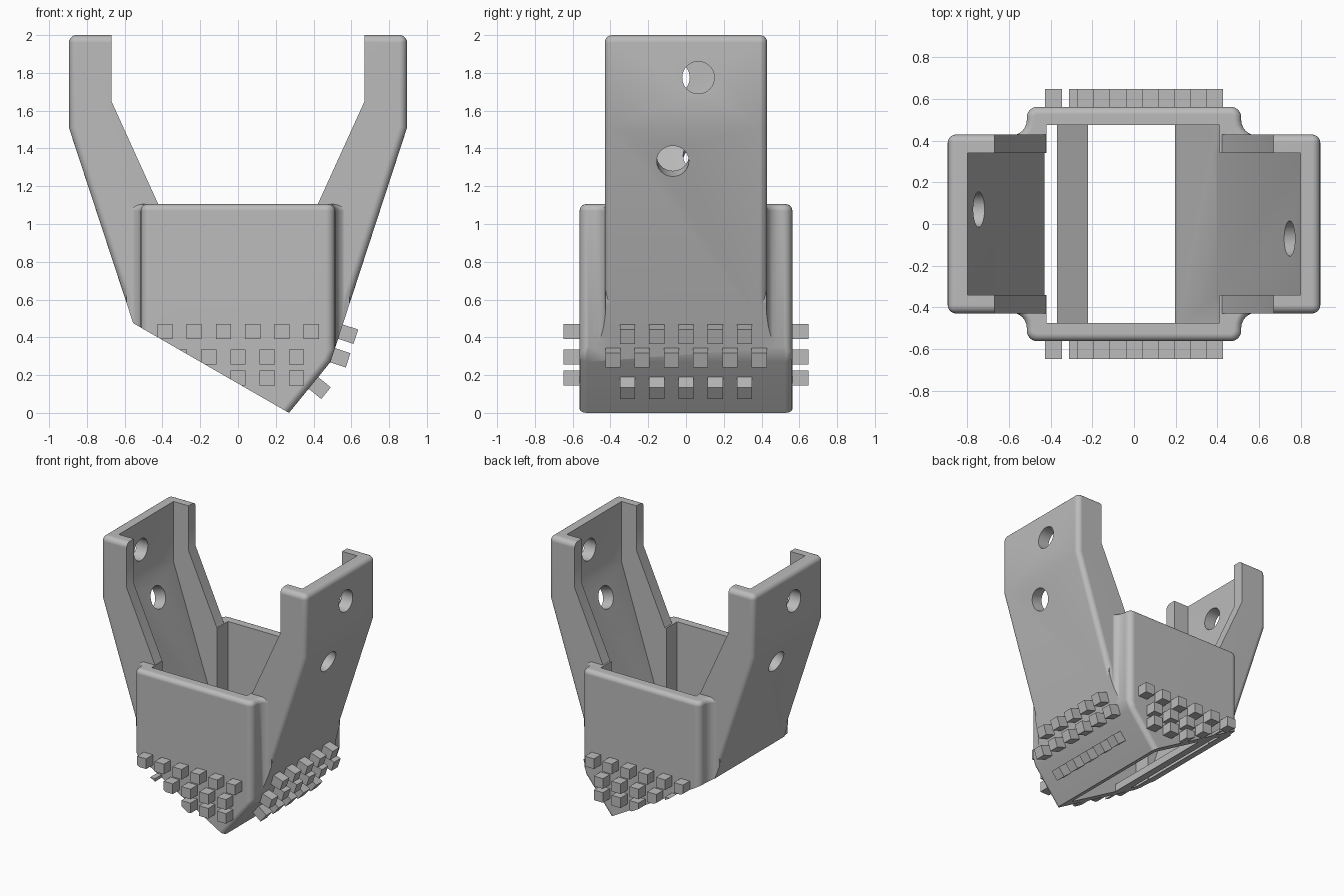
import bpy, bmesh, math
from mathutils import Vector, Matrix

if "Cube" in bpy.data.objects:
    bpy.data.objects.remove(bpy.data.objects["Cube"], do_unlink=True)

GREY = bpy.data.materials.new("plain_grey")
GREY.use_nodes = True
GREY.diffuse_color = (0.5, 0.5, 0.5, 1)
GREY.node_tree.nodes["Principled BSDF"].inputs["Base Color"].default_value = (0.5, 0.5, 0.5, 1)


def finish(bm, name):
    bmesh.ops.recalc_face_normals(bm, faces=bm.faces[:])
    mesh = bpy.data.meshes.new(name)
    bm.to_mesh(mesh)
    bm.free()
    mesh.materials.append(GREY)
    obj = bpy.data.objects.new(name, mesh)
    bpy.context.collection.objects.link(obj)
    return obj


def prism(name, points, axis, low, high, rounded=None, radius=0.04):
    """Extrude a closed outline along y or z; round the edges picked by a rule."""
    def place(p, t):
        return (p[0], t, p[1]) if axis == "y" else (p[0], p[1], t)
    bm = bmesh.new()
    face = bm.faces.new([bm.verts.new(place(p, low)) for p in points])
    moved = bmesh.ops.extrude_face_region(bm, geom=[face])["geom"]
    step = Vector(place((0, 0), high - low))
    bmesh.ops.translate(bm, vec=step, verts=[v for v in moved if isinstance(v, bmesh.types.BMVert)])
    bmesh.ops.recalc_face_normals(bm, faces=bm.faces[:])
    if rounded:
        edges = [e for e in bm.edges if rounded(e.verts[0].co, e.verts[1].co)]
        bmesh.ops.bevel(bm, geom=edges, offset=radius, segments=5, profile=0.5, affect="EDGES")
    return finish(bm, name)


def cylinder(name, centre, direction, radius, length):
    bm = bmesh.new()
    turn = Vector(direction).to_track_quat("Z", "Y").to_matrix().to_4x4()
    bmesh.ops.create_cone(bm, cap_ends=True, segments=40, radius1=radius, radius2=radius,
                          depth=length, matrix=Matrix.Translation(centre) @ turn)
    return finish(bm, name)


def combine(obj, tool, operation):
    mod = obj.modifiers.new("combine", "BOOLEAN")
    mod.operation, mod.solver, mod.object = operation, "EXACT", tool
    bpy.context.view_layer.objects.active = obj
    bpy.ops.object.modifier_apply(modifier=mod.name)
    bpy.data.objects.remove(tool, do_unlink=True)


# Side outline shared by the arms and the lower box
TIP = (0.27, 0.0)
KNEE = (0.49, 0.27)
HEEL = (-0.555, 0.475)
outer = [(-0.895, 2), (-0.895, 1.51), HEEL, TIP, KNEE, (0.895, 1.51), (0.895, 2)]
inner = [(0.67, 2), (0.67, 1.65), (0.42, 1.1), (-0.42, 1.1), (-0.67, 1.65), (-0.67, 2)]


def arm_edge(a, b):
    if abs(a.y - b.y) > 0.01:                       # outer top edge across the arm
        return abs(a.x) > 0.85 and a.z > 1.9
    if min(a.z, b.z) > 1.9:                         # top of the flanges
        return True
    return all(abs(p.x) > 0.48 for p in (a, b)) and not all(
        min(abs(p.x - q[0]) + abs(p.z - q[1]) for q in inner) < 0.01 for p in (a, b))


body = prism("bracket_body", outer + inner, "y", -0.43, 0.43, arm_edge)

# Box plan: rounded outer corner, then a concave flare into the arm
W, D = 0.515, 0.563
quarter = [(W - 0.05 + 0.05 * math.sin(t), D - 0.05 + 0.05 * math.cos(t))
           for t in (i * math.pi / 12 for i in range(7))]
quarter += [(W + 0.075 - 0.075 * math.cos(t), 0.5 - 0.075 * math.sin(t))
            for t in (i * math.pi / 12 for i in range(7))]
plan = quarter + [(x, -y) for x, y in reversed(quarter)]
plan += [(-x, -y) for x, y in quarter] + [(-x, y) for x, y in reversed(quarter)]
box = prism("box", plan, "z", -0.1, 1.105,
            lambda a, b: min(a.z, b.z) > 1 and max(abs(a.y), abs(b.y)) > 0.43, 0.035)
limit = prism("box_limit", outer, "y", -D, D,
              lambda a, b: abs(a.y - b.y) < 0.01 and min(a.x, b.x) > 0.2 and max(a.z, b.z) < 1.6)
combine(box, limit, "INTERSECT")
combine(body, box, "UNION")

# Hollow between the arm flanges, then the wider hollow of the box
channel = [(-0.8, 2.2), (-0.8, 1.525), (-0.43, 0.43), (-0.43, -0.1), (0.19, -0.1),
           (0.19, 0.03), (0.22, 0.08), (0.41, 0.32), (0.8, 1.525), (0.8, 2.2)]
combine(body, prism("channel", channel, "y", -0.34, 0.34), "DIFFERENCE")
well = [(-0.42, 1.3), (-0.42, -0.1), (0.19, -0.1), (0.19, 0.03), (0.22, 0.08),
        (0.41, 0.32), (0.41, 1.3)]
combine(body, prism("well", well, "y", -0.475, 0.475), "DIFFERENCE")

# Bolt holes, staggered between the two arms
for s in (-1, 1):
    combine(body, cylinder("upper_hole", (s * 0.85, s * 0.065, 1.775), (1, 0, 0), 0.085, 0.4), "DIFFERENCE")
    combine(body, cylinder("lower_hole", (s * 0.8, -s * 0.07, 1.345), (s * 0.95, 0, -0.315), 0.085, 0.4),
            "DIFFERENCE")

# Strap across the open underside
slope = (HEEL[1] - TIP[1]) / (HEEL[0] - TIP[0])
strap = [(x, slope * (x - TIP[0]) + h) for x, h in ((-0.37, 0), (-0.22, 0), (-0.22, 0.06), (-0.37, 0.06))]
combine(body, prism("strap", strap, "y", -0.5, 0.5), "UNION")
body.name = "bracket_body"

# Grip studs, trimmed along the slanted underside
studs = bmesh.new()


def stud(point, normal):
    n = Vector(normal).normalized()
    side = Vector((0, 1, 0)) if abs(n.y) < 0.5 else Vector((1, 0, 0))
    turn = Matrix((side, n.cross(side), n)).transposed().to_4x4()
    bmesh.ops.create_cube(studs, size=1, matrix=Matrix.Translation(Vector(point) + n * 0.0275)
                          @ turn @ Matrix.Diagonal((0.08, 0.08, 0.115, 1)))


P = 0.155
for s in (-1, 1):
    for z, first, count in ((0.43, -0.387, 6), (0.295, -0.31, 5), (0.185, 0.0, 3)):
        for i in range(count):
            stud((first + i * P, s * D, z), (0, s, 0))
for x, z, n, count in ((0.543, 0.43, (0.95, 0, -0.315), 5), (0.502, 0.305, (0.95, 0, -0.315), 6),
                       (0.4, 0.158, (0.776, 0, -0.632), 5)):
    for i in range(count):
        stud((x, (i - (count - 1) / 2) * P, z), n)
cut = bmesh.ops.bisect_plane(studs, geom=studs.verts[:] + studs.edges[:] + studs.faces[:],
                             plane_co=(TIP[0], 0, 0), plane_no=(-slope, 0, 1), clear_inner=True)
bmesh.ops.holes_fill(studs, edges=[e for e in studs.edges if e.is_boundary], sides=0)
finish(studs, "grip_studs")

# Smooth rounded edges, flat broad faces
bpy.ops.object.select_all(action="DESELECT")
body.select_set(True)
bpy.context.view_layer.objects.active = body
bpy.ops.object.shade_smooth_by_angle(angle=math.radians(30))
weighted = body.modifiers.new("weighted_normals", "WEIGHTED_NORMAL")
weighted.keep_sharp = True
